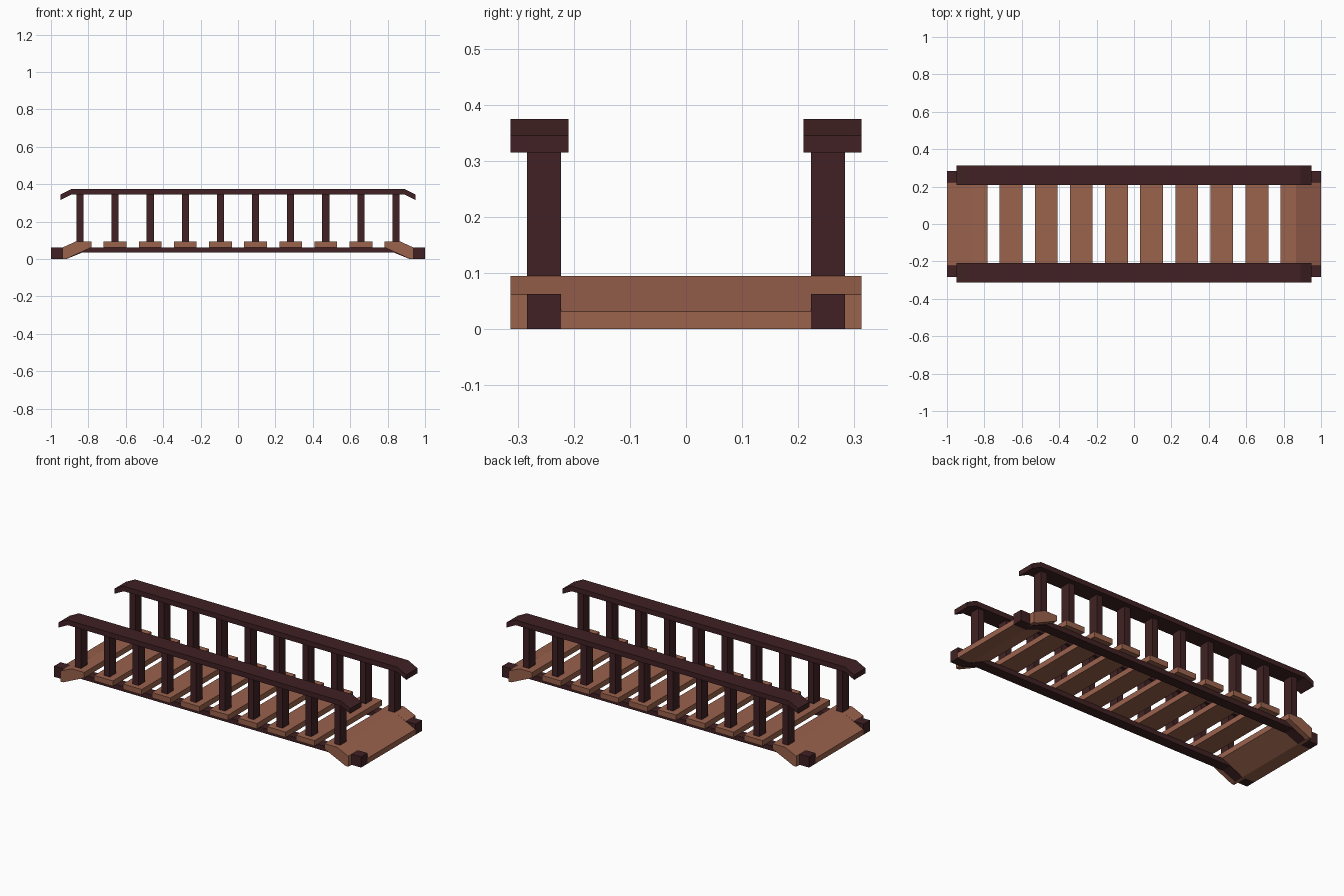
import bpy, bmesh

if "Cube" in bpy.data.objects:
    bpy.data.objects.remove(bpy.data.objects["Cube"])


def material(name, rgb):
    m = bpy.data.materials.new(name)
    m.diffuse_color = (*rgb, 1)
    m.use_nodes = True
    m.node_tree.nodes["Principled BSDF"].inputs["Base Color"].default_value = m.diffuse_color
    return m


DARK = material("dark_wood", (0.052, 0.0155, 0.017))
LIGHT = material("light_wood", (0.325, 0.122, 0.073))


def prism(name, slabs, mat):
    """Extrude xz profiles along y; slabs = [(profile, y0, y1), ...]."""
    bm = bmesh.new()
    for profile, y0, y1 in slabs:
        face = bm.faces.new([bm.verts.new((x, y0, z)) for x, z in profile])
        geom = bmesh.ops.extrude_face_region(bm, geom=[face])["geom"]
        verts = [g for g in geom if isinstance(g, bmesh.types.BMVert)]
        bmesh.ops.translate(bm, verts=verts, vec=(0, y1 - y0, 0))
    bmesh.ops.recalc_face_normals(bm, faces=bm.faces)
    mesh = bpy.data.meshes.new(name)
    bm.to_mesh(mesh)
    bm.free()
    mesh.materials.append(mat)
    ob = bpy.data.objects.new(name, mesh)
    bpy.context.collection.objects.link(ob)
    return ob


def box(x0, x1, z0, z1):
    return [(x0, z0), (x1, z0), (x1, z1), (x0, z1)]


def flip(profile, s):
    return [(s * x, z) for x, z in profile]


def symmetric(half):
    """Complete a right-half outline (bottom to top) across x = 0."""
    return half + [(-x, z) for x, z in reversed(half)]


IN, OUT, EDGE = 0.223, 0.283, 0.313   # beam inner/outer faces, plank ends
STEP = 0.1877
rail = symmetric([(0.89, 0.345), (0.95, 0.315), (0.95, 0.345), (0.89, 0.375)])
beam = symmetric([(0.835, 0.034), (0.918, 0.0), (1.0, 0.0), (1.0, 0.063)])
post_x = [STEP * (i - 4.5) for i in range(10)]

# Beams, handrails and posts on both sides
for side, s in (("front", -1), ("back", 1)):
    prism(side + "_beam", [(beam, s * IN, s * OUT)], DARK)
    prism(side + "_handrail", [(rail, s * 0.209, s * EDGE)], DARK)
    for i, x in enumerate(post_x):
        prism(f"{side}_post_{i}",
              [(box(x - 0.019, x + 0.019, 0.064, 0.346), s * IN, s * OUT)], DARK)

# Straight deck planks
for i, x in enumerate(post_x[1:-1]):
    prism(f"deck_plank_{i}",
          [(box(x - 0.061, x + 0.061, 0.063, 0.095), -EDGE, EDGE)], LIGHT)

# Ramped end planks, notched around the beam ends
ramp = [(0.783, 0.063), (0.92, 0), (1.0, 0), (1.0, 0.032), (0.865, 0.095), (0.783, 0.095)]
wing = [(0.783, 0.063), (0.92, 0), (0.938, 0), (0.938, 0.062), (0.865, 0.095), (0.783, 0.095)]
for end, s in (("left", -1), ("right", 1)):
    prism(end + "_ramp_plank",
          [(flip(ramp, s), -IN, IN),
           (flip(wing, s), -EDGE, -IN),
           (flip(wing, s), IN, EDGE)], LIGHT)
